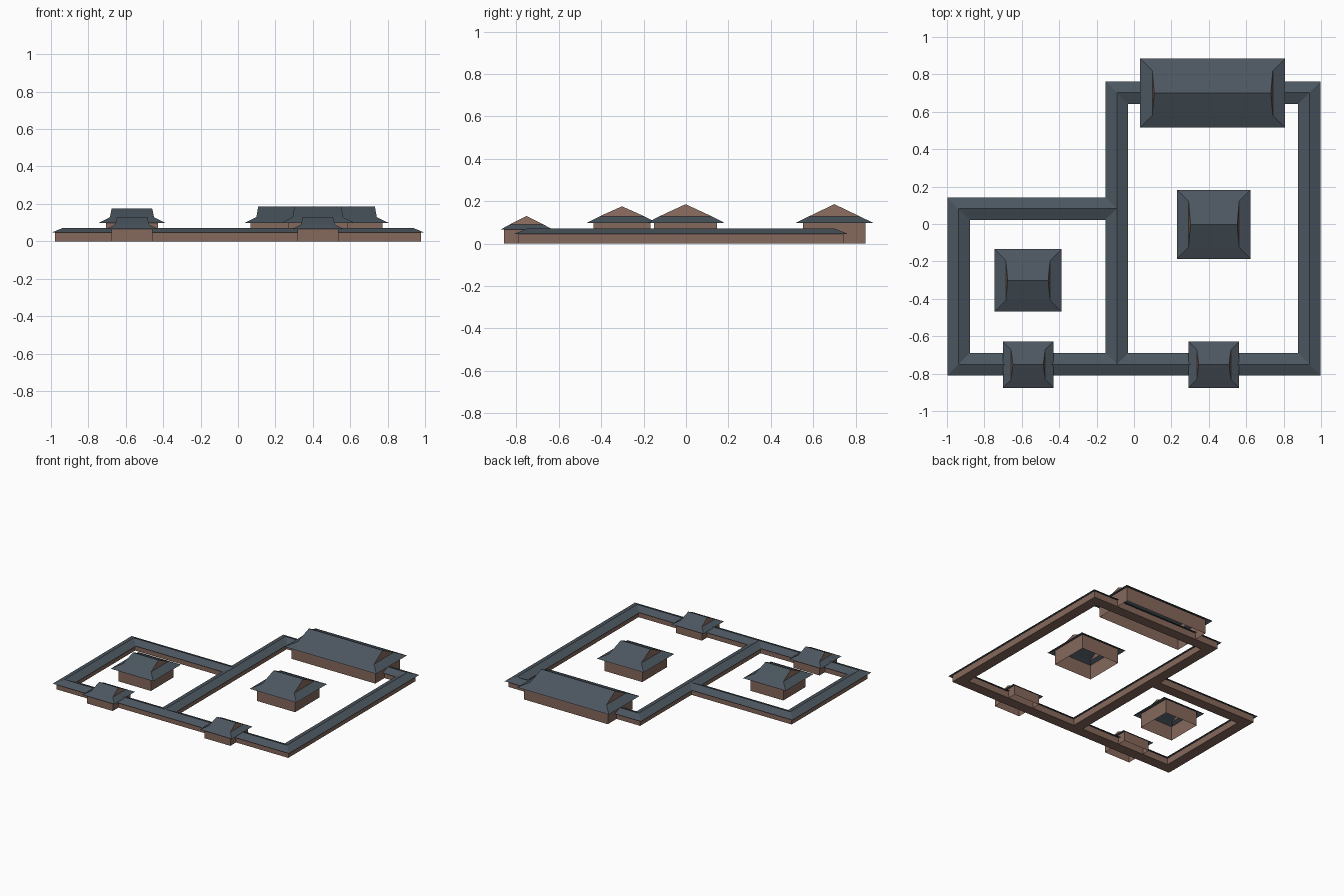
import bpy, bmesh
from mathutils import Vector

if "Cube" in bpy.data.objects:
    bpy.data.objects.remove(bpy.data.objects["Cube"])


def material(name, rgb):
    m = bpy.data.materials.new(name)
    m.diffuse_color = (*rgb, 1)
    m.use_nodes = True
    m.node_tree.nodes["Principled BSDF"].inputs["Base Color"].default_value = m.diffuse_color
    return m


SLATE = material("slate_roof", (0.072, 0.094, 0.115))
BROWN = material("brown_wall", (0.235, 0.138, 0.105))


def finish(name, bm, *mats):
    me = bpy.data.meshes.new(name)
    bm.to_mesh(me)
    bm.free()
    ob = bpy.data.objects.new(name, me)
    bpy.context.collection.objects.link(ob)
    for m in mats:
        me.materials.append(m)
    return ob


def rect(bm, cx, cy, hx, hy, z):
    return [bm.verts.new((cx + sx * hx, cy + sy * hy, z))
            for sx, sy in ((-1, -1), (1, -1), (1, 1), (-1, 1))]


def band(bm, low, high):
    for i in range(4):
        j = (i + 1) % 4
        bm.faces.new((low[i], low[j], high[j], high[i]))


# Building: open wall box under a hip-and-gable roof
def building(name, cx, cy, hx, hy, wall_in, skirt, eave, mid, top):
    bm = bmesh.new()
    wx, wy = hx - wall_in[0], hy - wall_in[1]
    wall_top = eave + (mid - eave) * min(wall_in) / skirt * 0.8
    band(bm, rect(bm, cx, cy, wx, wy, 0), rect(bm, cx, cy, wx, wy, wall_top))
    finish(name + "_walls", bm, BROWN)

    bm = bmesh.new()
    low = rect(bm, cx, cy, hx, hy, eave)
    a, b, c, d = up = rect(bm, cx, cy, hx - skirt, hy - skirt, mid)
    rx = hx - skirt - 0.01
    left = bm.verts.new((cx - rx, cy, top))
    right = bm.verts.new((cx + rx, cy, top))
    band(bm, low, up)
    bm.faces.new((a, b, right, left))
    bm.faces.new((c, d, left, right))
    for tri in ((b, c, right), (d, a, left)):   # brown gable ends
        bm.faces.new(tri).material_index = 1
    finish(name + "_roof", bm, SLATE, BROWN)


# Corridor: profile of (offset to the right, height) swept with mitred corners
def sweep(name, path, profile, path_closed, profile_closed, mat):
    bm = bmesh.new()
    pts = [Vector(p) for p in path]
    n = len(pts)
    rings = []
    for i, p in enumerate(pts):
        normals = []
        for a, b in ((i - 1, i), (i, i + 1)):
            if path_closed or (a >= 0 and b < n):
                d = (pts[b % n] - pts[a % n]).normalized()
                normals.append(Vector((d.y, -d.x)))
        off = sum(normals, Vector((0, 0)))
        rings.append([bm.verts.new((p.x + off.x * o, p.y + off.y * o, z))
                      for o, z in profile])
    k = len(profile)
    for i in range(n if path_closed else n - 1):
        r, s = rings[i], rings[(i + 1) % n]
        for j in range(k if profile_closed else k - 1):
            m = (j + 1) % k
            bm.faces.new((r[j], r[m], s[m], s[j]))
    if profile_closed:
        bmesh.ops.recalc_face_normals(bm, faces=bm.faces)
    else:
        bm.normal_update()
        for f in bm.faces:
            if f.normal.z < 0:
                f.normal_flip()
    finish(name, bm, mat)


WALL = [(-0.04, 0), (0.04, 0), (0.04, 0.05), (-0.04, 0.05)]
ROOF = [(-0.06, 0.046), (0, 0.071), (0.06, 0.046)]
MAIN = [(-0.092, -0.75), (0.938, -0.75), (0.938, 0.702), (-0.092, 0.702)]
SIDE = [(-0.092, 0.082), (-0.938, 0.082), (-0.938, -0.75), (-0.092, -0.75)]
for name, path, closed in (("main_court", MAIN, True), ("side_court", SIDE, False)):
    sweep(name + "_corridor_walls", path, WALL, closed, True, BROWN)
    sweep(name + "_corridor_roof", path, ROOF, closed, False, SLATE)

# Halls
building("rear_hall", 0.42, 0.70, 0.388, 0.185, (0.035, 0.037), 0.066, 0.097, 0.129, 0.186)
building("main_hall", 0.427, -0.002, 0.197, 0.185, (0.037, 0.037), 0.062, 0.097, 0.129, 0.186)
building("side_hall", -0.567, -0.302, 0.18, 0.167, (0.042, 0.032), 0.062, 0.097, 0.129, 0.176)

# Gatehouses
for name, x in (("side_gate", -0.566), ("main_gate", 0.427)):
    building(name, x, -0.752, 0.135, 0.124, (0.026, 0.018), 0.044, 0.066, 0.09, 0.13)
